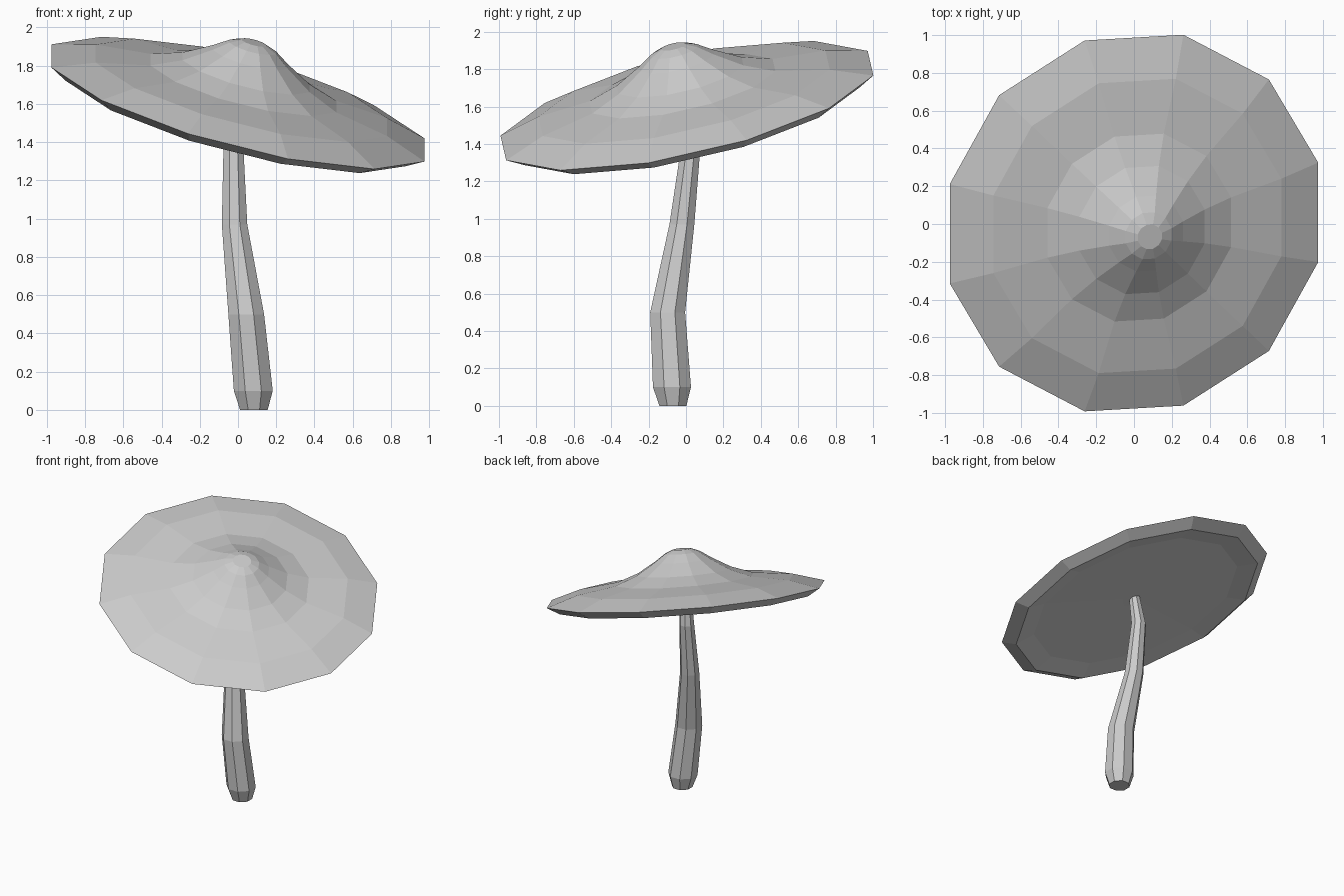
import bpy, bmesh
from math import pi, cos, sin, radians
from mathutils import Matrix, Vector

if "Cube" in bpy.data.objects:
    bpy.data.objects.remove(bpy.data.objects["Cube"])


def loft(name, rings, sides, matrix=None):
    """Skin a stack of polygon rings (x, y, z, radius), capped at both ends."""
    bm = bmesh.new()
    loops = []
    for x, y, z, r in rings:
        loops.append([bm.verts.new((x + r * cos((i + 0.5) * 2 * pi / sides),
                                    y + r * sin((i + 0.5) * 2 * pi / sides), z))
                      for i in range(sides)])
    for a, b in zip(loops, loops[1:]):
        for i in range(sides):
            j = (i + 1) % sides
            bm.faces.new((a[i], a[j], b[j], b[i]))
    bm.faces.new(loops[0][::-1])
    bm.faces.new(loops[-1])
    bmesh.ops.recalc_face_normals(bm, faces=bm.faces)
    if matrix:
        bm.transform(matrix)
    mesh = bpy.data.meshes.new(name)
    bm.to_mesh(mesh)
    bm.free()
    obj = bpy.data.objects.new(name, mesh)
    bpy.context.collection.objects.link(obj)
    return obj


# Bent, tapering stem
loft("stem", [(0.083, -0.07, 0, 0.078), (0.08, -0.075, 0.1, 0.11),
              (0.043, -0.098, 0.5, 0.101), (-0.018, -0.022, 0.97, 0.072),
              (-0.024, 0.025, 1.38, 0.056), (0, 0.005, 1.61, 0.042)], 8)

# Tilted cap: (radius, height) from underside, around the lip, to the peak
profile = [(0.10, -0.01), (0.80, -0.025), (0.95, -0.055), (1.043, 0.0),
           (0.815, 0.07), (0.52, 0.11), (0.355, 0.17), (0.21, 0.255), (0.13, 0.31), (0.068, 0.335)]
tilt = (Matrix.Translation(Vector((0, 0.005, 1.605)))
        @ Matrix.Rotation(radians(13), 4, 'X') @ Matrix.Rotation(radians(14.5), 4, 'Y'))
loft("cap", [(0, 0, h, r) for r, h in profile], 12, tilt)
